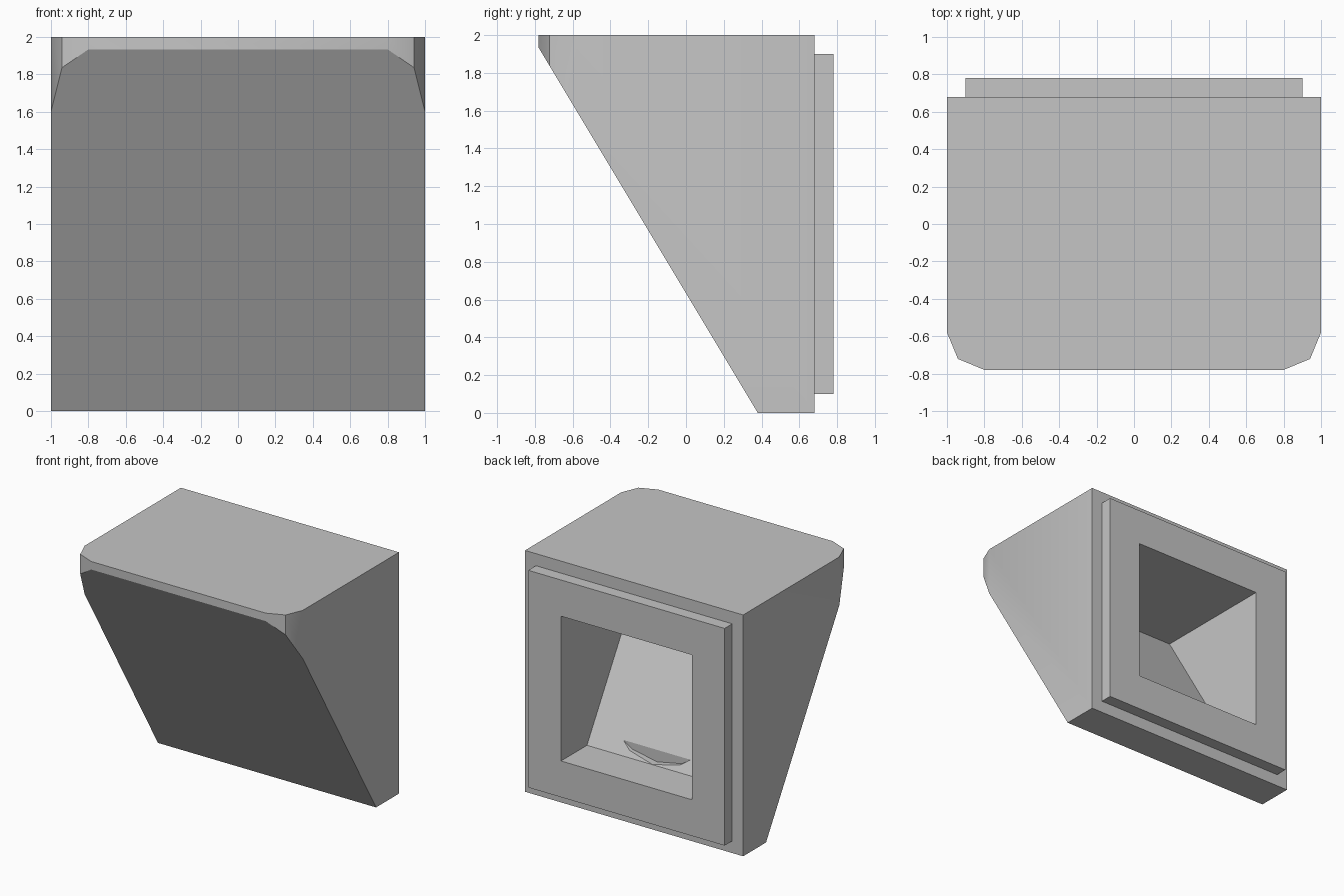
import bpy, bmesh
from math import radians
from mathutils import Matrix, Vector

old = bpy.data.objects.get("Cube")
if old:
    bpy.data.objects.remove(old, do_unlink=True)

GREY = (0.56, 0.56, 0.56, 1)
grey = bpy.data.materials.new("plain grey")
grey.use_nodes = True
grey.diffuse_color = GREY
grey.node_tree.nodes["Principled BSDF"].inputs["Base Color"].default_value = GREY

SLOPE = Vector((0, -1, -0.6))      # outward direction of the raked front


def box(x, y0, y1, z0, z1):
    """Box centred on x = 0."""
    bm = bmesh.new()
    size = Matrix.Diagonal((2 * x, y1 - y0, z1 - z0, 1))
    place = Matrix.Translation((0, (y0 + y1) / 2, (z0 + z1) / 2))
    bmesh.ops.create_cube(bm, size=1, matrix=place @ size)
    return bm


def rake(bm, foot_y):
    """Slice off everything in front of the slope that meets the ground at foot_y."""
    cut = bmesh.ops.bisect_plane(bm, geom=bm.verts[:] + bm.edges[:] + bm.faces[:],
                                 plane_co=(0, foot_y, 0), plane_no=SLOPE, clear_outer=True)
    rim = [e for e in cut["geom_cut"] if isinstance(e, bmesh.types.BMEdge)]
    bmesh.ops.contextual_create(bm, geom=rim)


def finish(name, bm):
    bmesh.ops.recalc_face_normals(bm, faces=bm.faces[:])
    mesh = bpy.data.meshes.new(name)
    bm.to_mesh(mesh)
    bm.free()
    mesh.materials.append(grey)
    ob = bpy.data.objects.new(name, mesh)
    bpy.context.collection.objects.link(ob)
    return ob


def combine(target, tool, operation):
    """Apply an exact boolean, then discard the tool."""
    bpy.context.view_layer.objects.active = target
    mod = target.modifiers.new(operation, "BOOLEAN")
    mod.operation, mod.solver, mod.object = operation, "EXACT", tool
    bpy.ops.object.modifier_apply(modifier=mod.name)
    bpy.data.objects.remove(tool, do_unlink=True)


# Raked body with two rounded upright front corners
bm = box(1, -0.78, 0.68, 0, 2)
corners = [e for e in bm.edges if all(v.co.y < 0 for v in e.verts)
           and e.verts[0].co.x == e.verts[1].co.x]
bmesh.ops.bevel(bm, geom=corners, offset=0.2, segments=2, profile=0.5, affect="EDGES")
rake(bm, 0.38)
body = finish("wedge_housing", bm)

# Raised square plate on the back
combine(body, finish("back_plate", box(0.9, 0.6, 0.78, 0.1, 1.9)), "UNION")

# Square cavity with a raked inner wall
bm = box(0.6, -0.6, 1, 0.4, 1.6)
rake(bm, 0.68)
combine(body, finish("cavity_cutter", bm), "DIFFERENCE")

# Round pocket that dips into the foot of the inner wall
bm = bmesh.new()
bmesh.ops.create_cone(bm, cap_ends=True, segments=16, radius1=0.599, radius2=0.599, depth=0.62,
                      matrix=Matrix.Translation((0, 0.69, 1)) @ Matrix.Rotation(radians(90), 4, "X"))
combine(body, finish("pocket_cutter", bm), "DIFFERENCE")

bpy.ops.object.select_all(action="DESELECT")
body.select_set(True)
bpy.context.view_layer.objects.active = body
bpy.ops.object.shade_smooth_by_angle(angle=radians(30))
